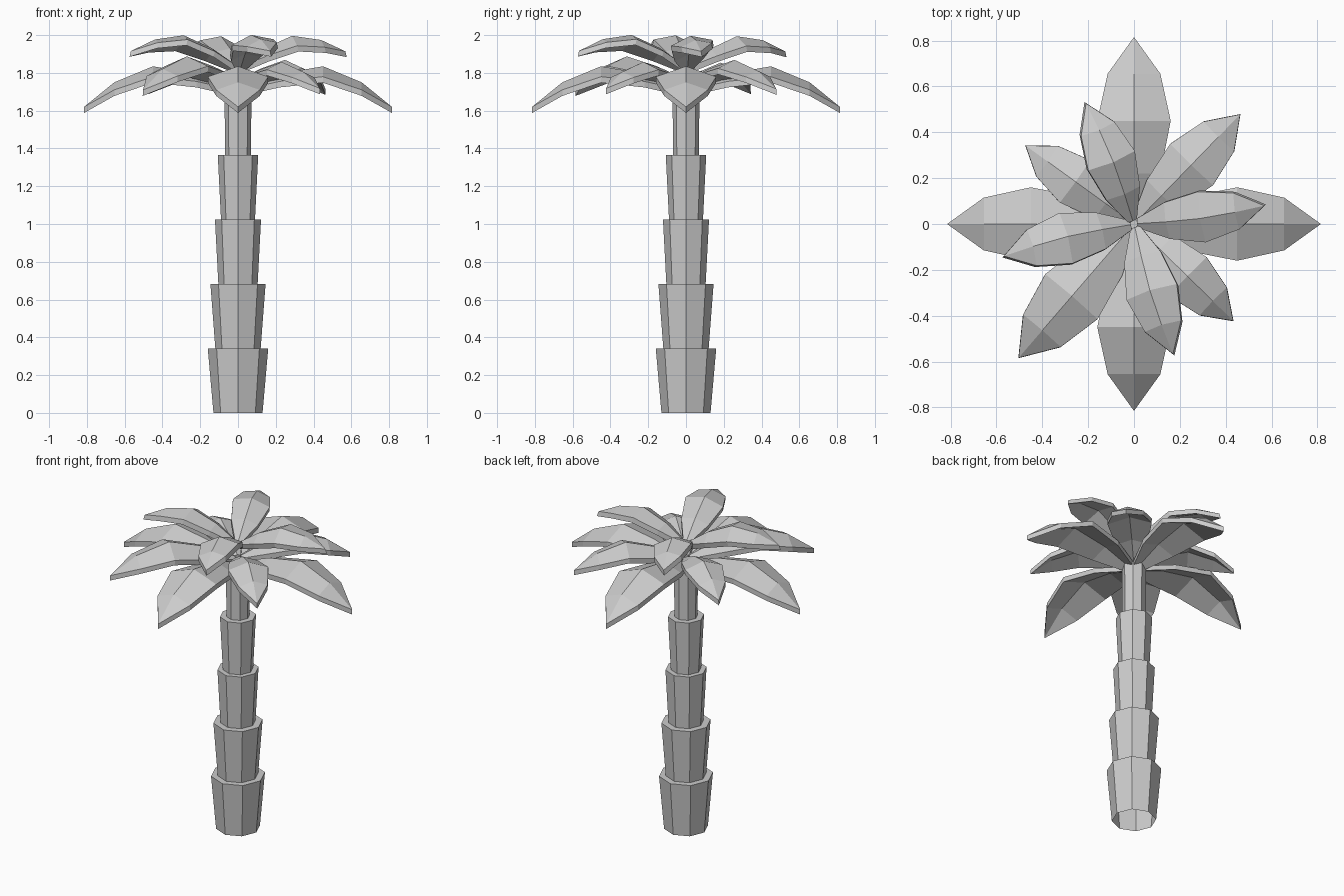
import bpy, bmesh, math
from mathutils import Matrix, Vector

cube = bpy.data.objects.get("Cube")
if cube:
    bpy.data.objects.remove(cube, do_unlink=True)

grey = bpy.data.materials.new("pale_grey")
grey.use_nodes = True
grey.diffuse_color = (0.6, 0.6, 0.6, 1)
grey.node_tree.nodes["Principled BSDF"].inputs["Base Color"].default_value = (0.6, 0.6, 0.6, 1)


def finish(name, bm):
    mesh = bpy.data.meshes.new(name)
    bm.to_mesh(mesh)
    bm.free()
    mesh.materials.append(grey)
    obj = bpy.data.objects.new(name, mesh)
    bpy.context.collection.objects.link(obj)
    return obj


# Trunk: stacked eight-sided cups, each flaring upwards and open underneath
STEP = 0.341
RADII = [(0.13, 0.16), (0.12, 0.146), (0.104, 0.122), (0.09, 0.107), (0.069, 0.071)]
for i, (low, high) in enumerate(RADII):
    bm = bmesh.new()
    bmesh.ops.create_cone(bm, cap_ends=True, segments=8, radius1=low, radius2=high, depth=STEP)
    bm.normal_update()
    under = [f for f in bm.faces if f.normal.z < -0.9]
    bmesh.ops.delete(bm, geom=under, context='FACES')
    bmesh.ops.translate(bm, verts=bm.verts, vec=(0, 0, STEP * (i + 0.5)))
    finish(f"trunk_section_{i + 1}", bm)

# Leaf rows: distance out, half width, midrib height, drop of the edges
ROWS = [(0.02, 0.03, 0, 0.01), (0.22, 0.115, 0.075, 0.04),
        (0.45, 0.16, 0.115, 0.055), (0.655, 0.115, 0.03, 0.04)]
TIP = (0.815, 0, -0.1)
THICK = 0.032


def leaf(name, tip_x, tip_y, base_z, rise=0.0, roll=0.0):
    """Arched, ridged leaf from the trunk axis to a tip seen from above."""
    size = math.hypot(tip_x, tip_y) / TIP[0]
    bm = bmesh.new()
    rows = [[bm.verts.new((r, s * w, z - abs(s) * drop)) for s in (-1, 0, 1)]
            for r, w, z, drop in ROWS]
    tip = bm.verts.new(TIP)
    for a, b in zip(rows, rows[1:]):
        for k in (0, 1):
            bm.faces.new((a[k], b[k], b[k + 1], a[k + 1]))
    for k in (0, 1):
        bm.faces.new((rows[-1][k], tip, rows[-1][k + 1]))
    # Drop a copy below and wall the rim
    bm.normal_update()
    top = bm.faces[:]
    extruded = bmesh.ops.extrude_face_region(bm, geom=top, use_keep_orig=True)["geom"]
    for v in extruded:
        if isinstance(v, bmesh.types.BMVert):
            v.co.z -= THICK / size
    bmesh.ops.recalc_face_normals(bm, faces=bm.faces)
    turn = (Matrix.Translation((0, 0, base_z))
            @ Matrix.Rotation(math.atan2(tip_y, tip_x), 4, 'Z')
            @ Matrix.Rotation(-rise, 4, 'Y')
            @ Matrix.Rotation(roll, 4, 'X')
            @ Matrix.Scale(size, 4))
    bm.transform(turn)
    finish(name, bm)


# Lower tier: four long drooping leaves on the axes
for i in range(4):
    a = i * math.pi / 2
    leaf(f"lower_leaf_{i + 1}", 0.815 * math.cos(a), 0.815 * math.sin(a), 1.72)

# Middle tier: four diagonal leaves of differing size
for i, (x, y) in enumerate([(0.46, 0.475), (-0.47, 0.34), (-0.5, -0.58), (0.43, -0.42)]):
    leaf(f"middle_leaf_{i + 1}", x, y, 1.75, rise=0.07)

# Upper tier: four smaller raised leaves, slightly rolled
for i, (x, y) in enumerate([(0.57, 0.07), (-0.2, 0.53), (-0.57, -0.13), (0.16, -0.57)]):
    leaf(f"upper_leaf_{i + 1}", x, y, 1.84, rise=0.25, roll=0.14)
